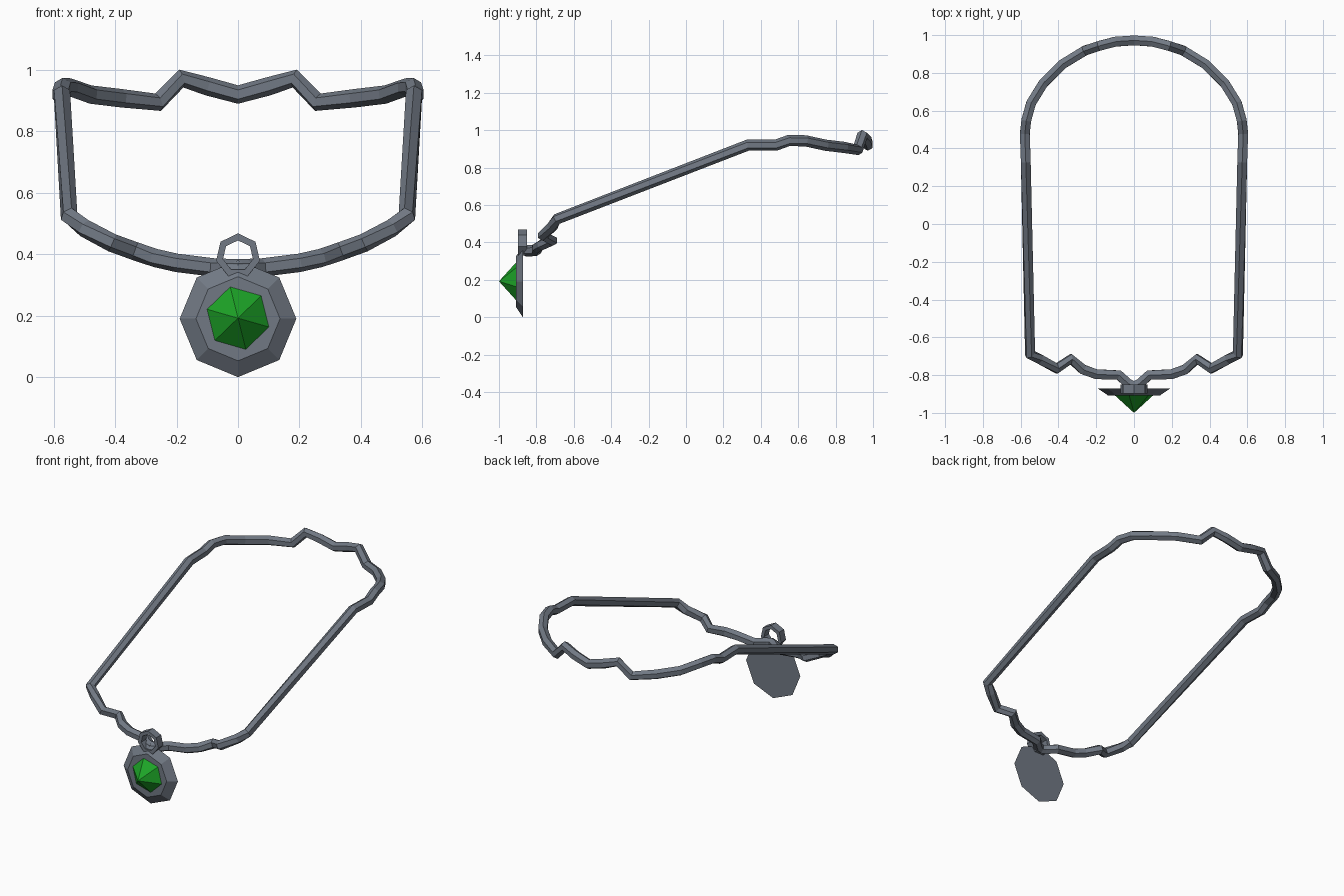
import bpy, bmesh, math
from mathutils import Vector

if "Cube" in bpy.data.objects:
    bpy.data.objects.remove(bpy.data.objects["Cube"])


def material(name, color):
    mat = bpy.data.materials.new(name)
    mat.diffuse_color = color
    mat.use_nodes = True
    mat.node_tree.nodes["Principled BSDF"].inputs["Base Color"].default_value = mat.diffuse_color
    return mat


metal = material("dark_metal", (.165, .19, .23, 1))
green = material("gem_green", (.012, .37, .02, 1))


def make(name, verts, faces, mat):
    mesh = bpy.data.meshes.new(name)
    mesh.from_pydata(verts, [], faces)
    bm = bmesh.new()
    bm.from_mesh(mesh)
    bmesh.ops.recalc_face_normals(bm, faces=bm.faces)
    bm.to_mesh(mesh)
    bm.free()
    mesh.materials.append(mat)
    ob = bpy.data.objects.new(name, mesh)
    bpy.context.collection.objects.link(ob)


def ring(n, r, y, z, start=90):
    # regular polygon facing the front
    a = [math.radians(start + 360 * i / n) for i in range(n)]
    return [(r * math.cos(t), y, z + r * math.sin(t)) for t in a]


def bridge(a, b, n):
    return [(a + i, a + (i + 1) % n, b + (i + 1) % n, b + i) for i in range(n)]


# Chain: right half from back centre to front centre, mirrored to a closed loop
half = [(0, .972, .92), (.10, .965, .947), (.185, .943, .972), (.26, .918, .895),
        (.38, .845, .908), (.48, .745, .92), (.545, .64, .943), (.57, .55, .945),
        (.578, .48, .92), (.573, .33, .92), (.55, -.69, .525), (.50, -.715, .485),
        (.41, -.765, .437), (.335, -.715, .41), (.27, -.77, .388), (.20, -.795, .372),
        (.08, -.80, .357), (.03, -.845, .355), (0, -.857, .355)]
path = [Vector(p) for p in half]
path += [Vector((-p[0], p[1], p[2])) for p in half[-2:0:-1]]
SIDES, R = 6, .03
verts, faces = [], []
count = len(path)
for i, p in enumerate(path):
    d0 = (p - path[i - 1]).normalized()
    d1 = (path[(i + 1) % count] - p).normalized()
    t = (d0 + d1).normalized()
    side = t.cross(Vector((0, 0, 1))).normalized()
    up = side.cross(t)
    for k in range(SIDES):
        a = 2 * math.pi * (k + .5) / SIDES
        verts.append(p + R * (math.cos(a) * side + math.sin(a) * up))
    faces += bridge(i * SIDES, (i + 1) % count * SIDES, SIDES)
make("chain", verts, faces, metal)

# Pendant plate: octagon with bevelled front
make("pendant_plate", ring(8, .19, -.872, .19) + ring(8, .137, -.908, .19),
     [tuple(range(8)), tuple(range(8, 16))] + bridge(0, 8, 8), metal)

# Gem: six-sided pyramid
make("gem", ring(6, .107, -.906, .192, 104) + [(0, -1, .192)],
     [tuple(range(6))] + [(i, (i + 1) % 6, 6) for i in range(6)], green)

# Pendant loop: flat seven-sided band
loop = []
for r, y in ((.073, -.898), (.073, -.85), (.05, -.85), (.05, -.898)):
    loop += ring(7, r, y, .395)
make("pendant_loop", loop,
     [f for j in range(4) for f in bridge(j * 7, (j + 1) % 4 * 7, 7)], metal)
